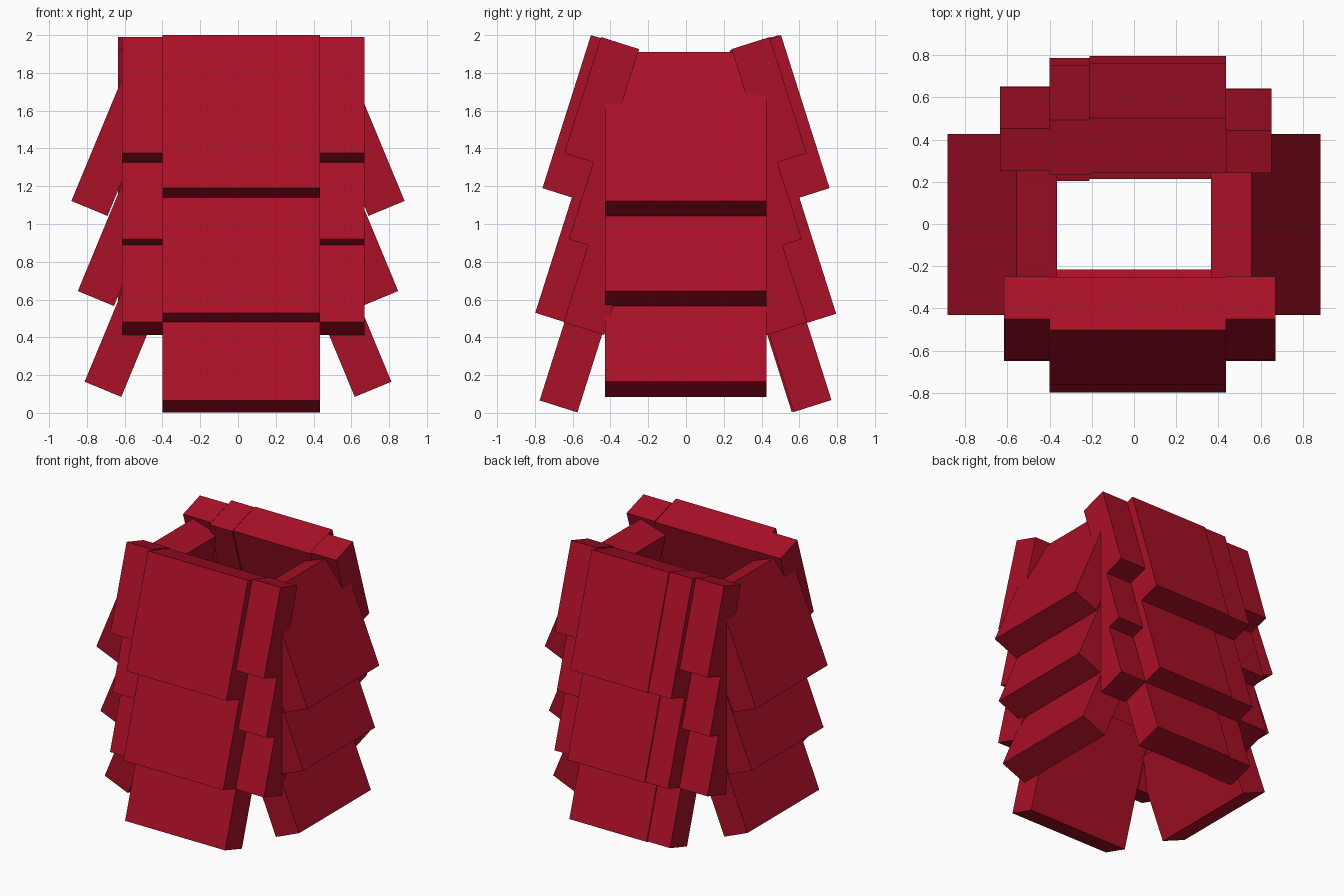
import bpy, bmesh, math
from mathutils import Vector

if "Cube" in bpy.data.objects:
    bpy.data.objects.remove(bpy.data.objects["Cube"])

red = bpy.data.materials.new("deep red")
red.diffuse_color = (0.40, 0.005, 0.02, 1)
red.use_nodes = True
red.node_tree.nodes["Principled BSDF"].inputs["Base Color"].default_value = red.diffuse_color


def slab(name, out, angle, corner, thick, length, span):
    """Tilted box: corner is the outer bottom edge (distance from centre, height),
    out is the horizontal direction it faces, span its range across that direction."""
    a = math.radians(angle)
    out = Vector(out)
    across = Vector((abs(out.y), abs(out.x), 0))
    inward = -out * math.cos(a) + Vector((0, 0, -math.sin(a)))
    upward = -out * math.sin(a) + Vector((0, 0, math.cos(a)))
    base = out * corner[0] + Vector((0, 0, corner[1]))
    bm = bmesh.new()
    bmesh.ops.create_cube(bm, size=1)
    for v in bm.verts:
        i, u, s = v.co.x + 0.5, v.co.y + 0.5, v.co.z + 0.5
        v.co = (base + inward * thick * i + upward * length * u
                + across * (span[0] + (span[1] - span[0]) * s))
    bmesh.ops.recalc_face_normals(bm, faces=bm.faces[:])
    mesh = bpy.data.meshes.new(name)
    bm.to_mesh(mesh)
    bm.free()
    mesh.materials.append(red)
    obj = bpy.data.objects.new(name, mesh)
    bpy.context.collection.objects.link(obj)


def column(name, out, angle, tiers, span, shift=0.0):
    """Overlapping tiers: (corner distance, corner height, thickness, length)."""
    for n, (r, z, thick, length) in enumerate(tiers, 1):
        slab(f"{name}_tier_{n}", out, angle, (r + shift, z), thick, length, span)


FRONT, BACK = (0, -1, 0), (0, 1, 0)
TILT = 17.6

# Wide middle panels, three overlapping tiers
front_tiers = [(0.76, 1.19, 0.265, 0.85), (0.798, 0.53, 0.265, 1.09), (0.775, 0.066, 0.21, 0.85)]
back_tiers = [(0.76, 1.19, 0.275, 0.85), (0.795, 0.525, 0.265, 1.09), (0.77, 0.068, 0.21, 0.85)]
column("front_panel", FRONT, TILT, front_tiers, (-0.40, 0.435))
column("back_panel", BACK, TILT, back_tiers, (-0.21, 0.435))
column("back_narrow_panel", BACK, TILT, back_tiers, (-0.40, -0.21), -0.01)

# Shorter strips on each side of the middle panels
strip_tiers = [(0.645, 1.375, 0.212, 0.645), (0.62, 0.92, 0.212, 0.60), (0.648, 0.48, 0.225, 0.65)]
column("front_left_strip", FRONT, TILT, strip_tiers, (-0.615, -0.40))
column("front_right_strip", FRONT, TILT, strip_tiers, (0.435, 0.67))
column("back_left_strip", BACK, TILT, strip_tiers, (-0.635, -0.40), 0.003)
column("back_right_strip", BACK, TILT, strip_tiers, (0.435, 0.65), -0.007)

# Side panels, tilted a little more
side_tiers = [(0.882, 1.122, 0.207, 0.853), (0.848, 0.645, 0.207, 0.70), (0.812, 0.165, 0.21, 0.60)]
for side, x in (("left", -1), ("right", 1)):
    column(f"{side}_side_panel", (x, 0, 0), 22.5, side_tiers, (-0.43, 0.425))
